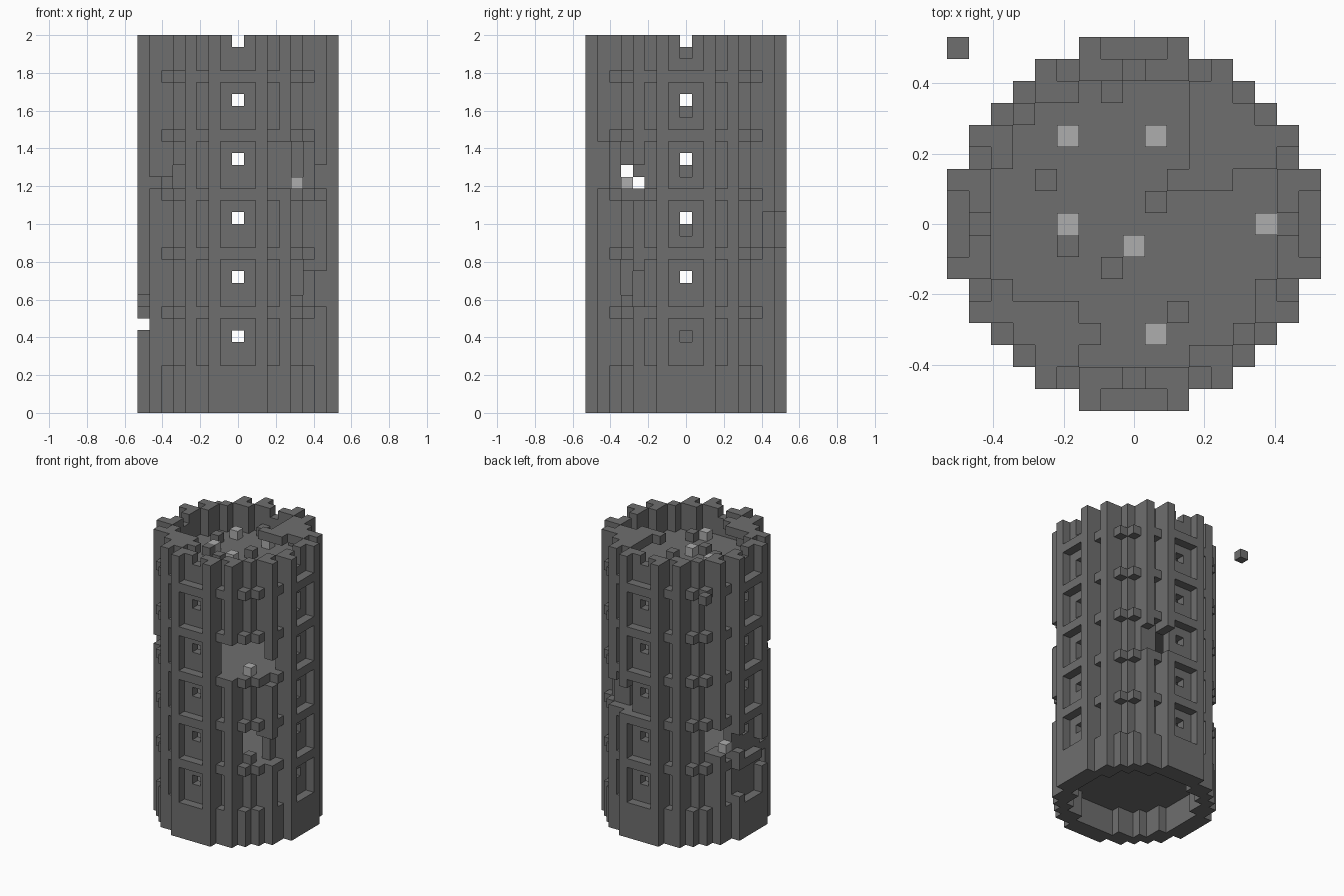
import bpy
import bmesh
from mathutils import Vector

V = 2 / 32            # block size
LEVELS = 32
RADIUS = 8
HALF = [8, 8, 8, 7, 7, 6, 5, 4, 2]     # half width of the full disc per row
INNER = [6, 6, 6, 5, 5, 4, 2]          # half width of the hollow per row

old = bpy.data.objects.get("Cube")
if old:
    bpy.data.objects.remove(old)


def make_material(name, value):
    mat = bpy.data.materials.new(name)
    mat.use_nodes = True
    colour = (value, value, value, 1)
    mat.diffuse_color = colour
    mat.node_tree.nodes["Principled BSDF"].inputs["Base Color"].default_value = colour
    return mat


concrete = make_material("dark_concrete", 0.156)
pale = make_material("pale_rubble", 0.423)


def block(xs, ys, zs):
    """All cells of a box given by inclusive ranges."""
    return {(i, j, k)
            for i in range(xs[0], xs[1] + 1)
            for j in range(ys[0], ys[1] + 1)
            for k in range(zs[0], zs[1] + 1)}


def inside(i, j):
    return abs(j) < len(INNER) and abs(i) <= INNER[abs(j)]


def is_spacer(k):
    return k < 4 or k % 5 == 3


def is_groove(i, j):
    """Cells of the outer ring that are set back on the window storeys."""
    a, b = sorted((abs(i), abs(j)))
    return (b == 8 and a <= 1) or (a, b) in ((3, 7), (5, 6))


def build(name, cells, mat, solid):
    """Turn cells into a mesh with only the outward faces that show."""
    bm = bmesh.new()
    corners = {}

    def corner(p):
        key = tuple(round(c * 2) for c in p)
        if key not in corners:
            corners[key] = bm.verts.new(p * V)
        return corners[key]

    axes = [Vector((1, 0, 0)), Vector((0, 1, 0)), Vector((0, 0, 1))]
    for cell in sorted(cells):
        centre = Vector(cell) + Vector((0, 0, 0.5))
        for n in range(3):
            u, w = axes[(n + 1) % 3] / 2, axes[(n + 2) % 3] / 2
            for sign in (1, -1):
                step = axes[n] * sign
                beside = tuple(int(c) for c in Vector(cell) + step)
                if beside in solid:
                    continue
                mid = centre + step / 2
                ring = [mid + u + w, mid - u + w, mid - u - w, mid + u - w]
                bm.faces.new([corner(p) for p in ring[::sign]])
    mesh = bpy.data.meshes.new(name)
    bm.to_mesh(mesh)
    bm.free()
    mesh.materials.append(mat)
    obj = bpy.data.objects.new(name, mesh)
    bpy.context.collection.objects.link(obj)


# Outer shell and storey floors
wall, floors = set(), set()
for j in range(-RADIUS, RADIUS + 1):
    width = HALF[abs(j)]
    for i in range(-width, width + 1):
        for k in range(LEVELS):
            if inside(i, j):
                if k % 5 == 3:
                    floors.add((i, j, k))
            elif is_spacer(k) or not is_groove(i, j):
                wall.add((i, j, k))

# Small window openings on four sides, taller on the left side
for k in range(6, LEVELS, 5):
    wall -= block((0, 0), (-7, -7), (k, k)) | block((0, 0), (7, 7), (k, k))
    wall -= block((7, 7), (0, 0), (k - 1 if k > 11 else k, k))
    if k > 6:
        wall -= block((-7, -7), (0, 0), (k, k))

# Broken parts of the shell
damage = [
    ((3, 6), (-7, -5), (19, 22)),
    ((5, 7), (-5, -3), (19, 20)),
    ((6, 6), (-4, -3), (21, 22)),
    ((7, 7), (-4, -4), (18, 18)),
    ((5, 6), (-6, -5), (10, 12)),
    ((6, 7), (-4, -4), (9, 11)),
    ((-6, -5), (-6, -5), (19, 20)),
    ((-7, -6), (-4, -4), (19, 19)),
    ((-8, -6), (3, 4), (10, 12)),
    ((-8, -8), (2, 2), (10, 11)),
    ((-8, -8), (-2, -2), (7, 9)),
    ((-8, -8), (2, 2), (5, 7)),
    ((2, 4), (7, 8), (14, 16)),
]
for box in damage:
    wall -= block(*box)

# Remains of the broken roof
top = (LEVELS - 1, LEVELS - 1)
roof = (block((3, 4), (2, 5), top) | block((2, 2), (2, 2), top)
        | block((5, 5), (3, 4), top) | block((-4, -3), (-5, -4), top)
        | block((-2, -2), (-5, -5), top) | block((-5, -5), (-4, -4), top))

# Loose blocks on the upper floor and in the gaps
dark_spots = [(-1, 6), (-4, 2), (-3, -1), (-1, -2), (1, 1), (2, -4)]
pale_spots = [(-3, 4), (1, 4), (-3, 0), (0, -1), (6, 0), (1, -5)]
dark_rubble = {(i, j, 29) for i, j in dark_spots}
pale_rubble = {(i, j, 29) for i, j in pale_spots}
pale_rubble |= {(5, -5, 19), (-7, 3, 10)}
floating = {(-8, 8, 29)}

solid = wall | floors | roof | dark_rubble | pale_rubble
build("tower_shell", wall, concrete, solid)
build("storey_floors", floors, concrete, solid)
build("roof_remains", roof, concrete, solid)
build("dark_rubble", dark_rubble, concrete, solid)
build("pale_rubble", pale_rubble, pale, solid)
build("floating_block", floating, concrete, floating)
